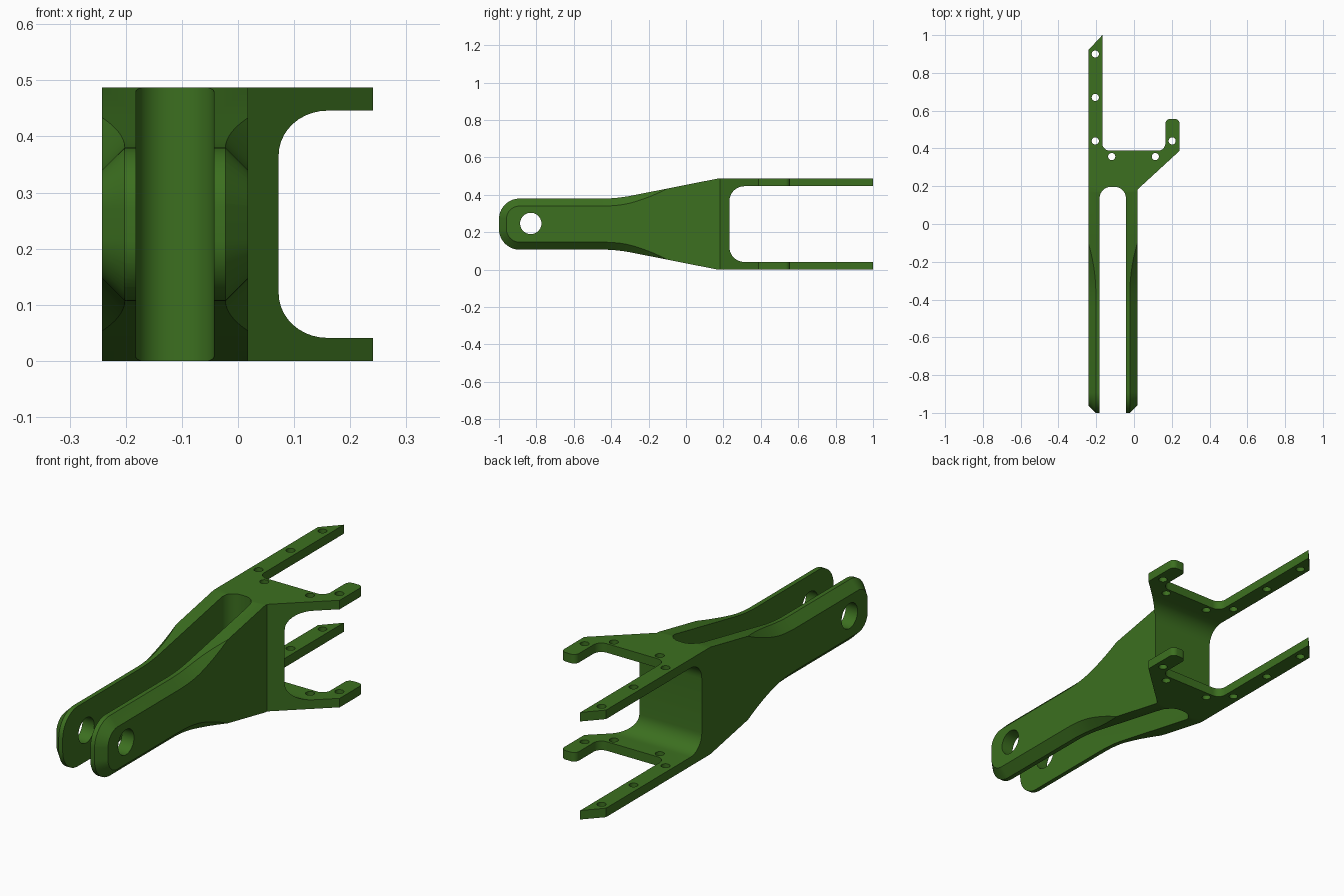
import bpy, bmesh, math
from mathutils import Vector

if "Cube" in bpy.data.objects:
    bpy.data.objects.remove(bpy.data.objects["Cube"])

MID, TOP = 0.2435, 0.487      # mid height and full height
XL, XR = -0.242, 0.018        # outer faces of the two arms


def fillet(points, n=10):
    """Round the corners of a polygon given as (u, v, radius)."""
    out = []
    for i, (u, v, r) in enumerate(points):
        p = Vector((u, v))
        if r == 0:
            out.append(p)
            continue
        a = (Vector(points[i - 1][:2]) - p).normalized()
        b = (Vector(points[(i + 1) % len(points)][:2]) - p).normalized()
        half = a.angle(b) / 2
        c = p + (a + b).normalized() * (r / math.sin(half))
        s = p + a * (r / math.tan(half)) - c
        e = p + b * (r / math.tan(half)) - c
        sweep = s.angle_signed(e)
        for k in range(n + 1):
            t = -sweep * k / n
            out.append(c + Vector((s.x * math.cos(t) - s.y * math.sin(t),
                                   s.x * math.sin(t) + s.y * math.cos(t))))
    return out


def loft(name, rings):
    """Closed solid through rings of equal point count."""
    bm = bmesh.new()
    rows = [[bm.verts.new(p) for p in ring] for ring in rings]
    n = len(rows[0])
    for a, b in zip(rows, rows[1:]):
        for i in range(n):
            j = (i + 1) % n
            bm.faces.new((a[i], a[j], b[j], b[i]))
    bm.faces.new(rows[0])
    bm.faces.new(rows[-1])
    bmesh.ops.recalc_face_normals(bm, faces=bm.faces)
    mesh = bpy.data.meshes.new(name)
    bm.to_mesh(mesh)
    bm.free()
    ob = bpy.data.objects.new(name, mesh)
    bpy.context.collection.objects.link(ob)
    return ob


def prism(name, outline, axis, lo, hi):
    if axis == 'Z':
        return loft(name, [[(p[0], p[1], d) for p in outline] for d in (lo, hi)])
    return loft(name, [[(d, p[0], p[1]) for p in outline] for d in (lo, hi)])


def circle(u, v, r, n):
    return [(u + r * math.cos(2 * math.pi * k / n),
             v + r * math.sin(2 * math.pi * k / n)) for k in range(n)]


def boolean(ob, cutter, op='DIFFERENCE'):
    mod = ob.modifiers.new("cut", 'BOOLEAN')
    mod.operation, mod.solver, mod.object = op, 'EXACT', cutter
    bpy.context.view_layer.objects.active = ob
    bpy.ops.object.modifier_apply(modifier=mod.name)
    bpy.data.objects.remove(cutter)


def arm_top(y, slope=0.198, start=-0.45, w=0.16):
    """Height of the upper edge: flat, blended into a slope."""
    u = y - start
    if u <= 0:
        return 0.38
    return 0.38 + (slope * u * u / (2 * w) if u < w else slope * (u - w / 2))


# Upper edge of the side profile, from the wide end to the rounded nose
edge = [Vector((y, arm_top(y))) for y in [0.17] + [-0.08 - 0.37 * k / 24 for k in range(25)]]
R = 0.11
for k in range(17):
    a = math.pi / 2 * (1 + k / 16)
    edge.append(Vector((-1 + R + R * math.cos(a), 0.38 - R + R * math.sin(a))))
path = edge + [Vector((p.x, TOP - p.y)) for p in reversed(edge)]

# Side profile with the rear window between the two plates
window = fillet([(1.1, 0, 0), (1.1, 0.041, 0), (0.232, 0.041, 0.08),
                 (0.232, TOP - 0.041, 0.08), (1.1, TOP - 0.041, 0), (1.1, TOP, 0)])
side = path + [Vector((0.2, 0))] + window + [Vector((0.2, TOP))]
body = prism("fork_bracket", side, 'X', -0.4, 0.4)

# Plan profile with the slot between the arms and the rear prongs
plan = fillet([(XL, -1.1, 0), (-0.182, -1.1, 0), (-0.182, 0.197, 0.06), (-0.043, 0.197, 0.06),
               (-0.043, -1.1, 0), (XR, -1.1, 0), (XR, 0.182, 0), (0.241, 0.387, 0),
               (0.241, 0.556, 0.025), (0.166, 0.556, 0.025), (0.166, 0.388, 0.04),
               (-0.168, 0.388, 0.04), (-0.168, 1.0, 0), (XL, 0.92, 0)])
boolean(body, prism("plan_cutter", plan, 'Z', -0.1, 0.6), 'INTERSECT')

# Chamfers around the outer arm edges, fading out towards the wide end
run = [p for p in path if p.x < 0]
E = 0.012
for x0, s in ((XL, -1), (XR, 1)):
    rings = []
    for i, p in enumerate(run):
        t = run[min(i + 1, len(run) - 1)] - run[max(i - 1, 0)]
        n = Vector((t.y, -t.x)).normalized()
        if n.dot(p - Vector((-0.5, MID))) < 0:
            n = -n
        c = 0.04 * (1 - max(0, (p.x + 0.37) / 0.27) ** 2)
        low, high = p - n * (c + E), p + n * E
        rings.append([(x0 + s * E, *low), (x0 - s * (c + E), *high), (x0 + s * E, *high)])
    boolean(body, loft("chamfer_cutter", rings))

# Pivot hole across the arms and bolt holes through the plates
boolean(body, prism("pivot_cutter", circle(-0.83, 0.247, 0.057, 40), 'X', -0.4, 0.4))
for x, y in ((-0.205, 0.90), (-0.205, 0.67), (-0.205, 0.44),
             (0.202, 0.44), (0.113, 0.357), (-0.118, 0.357)):
    boolean(body, prism("bolt_cutter", circle(x, y, 0.019, 24), 'Z', -0.1, 0.6))

# Green paint and smooth shading on the curves
mat = bpy.data.materials.new("green_paint")
mat.diffuse_color = (0.045, 0.16, 0.014, 1)
mat.use_nodes = True
mat.node_tree.nodes["Principled BSDF"].inputs["Base Color"].default_value = mat.diffuse_color
body.data.materials.clear()
body.data.materials.append(mat)
bpy.ops.object.select_all(action='DESELECT')
body.select_set(True)
bpy.context.view_layer.objects.active = body
bpy.ops.object.shade_smooth_by_angle(angle=math.radians(25))
